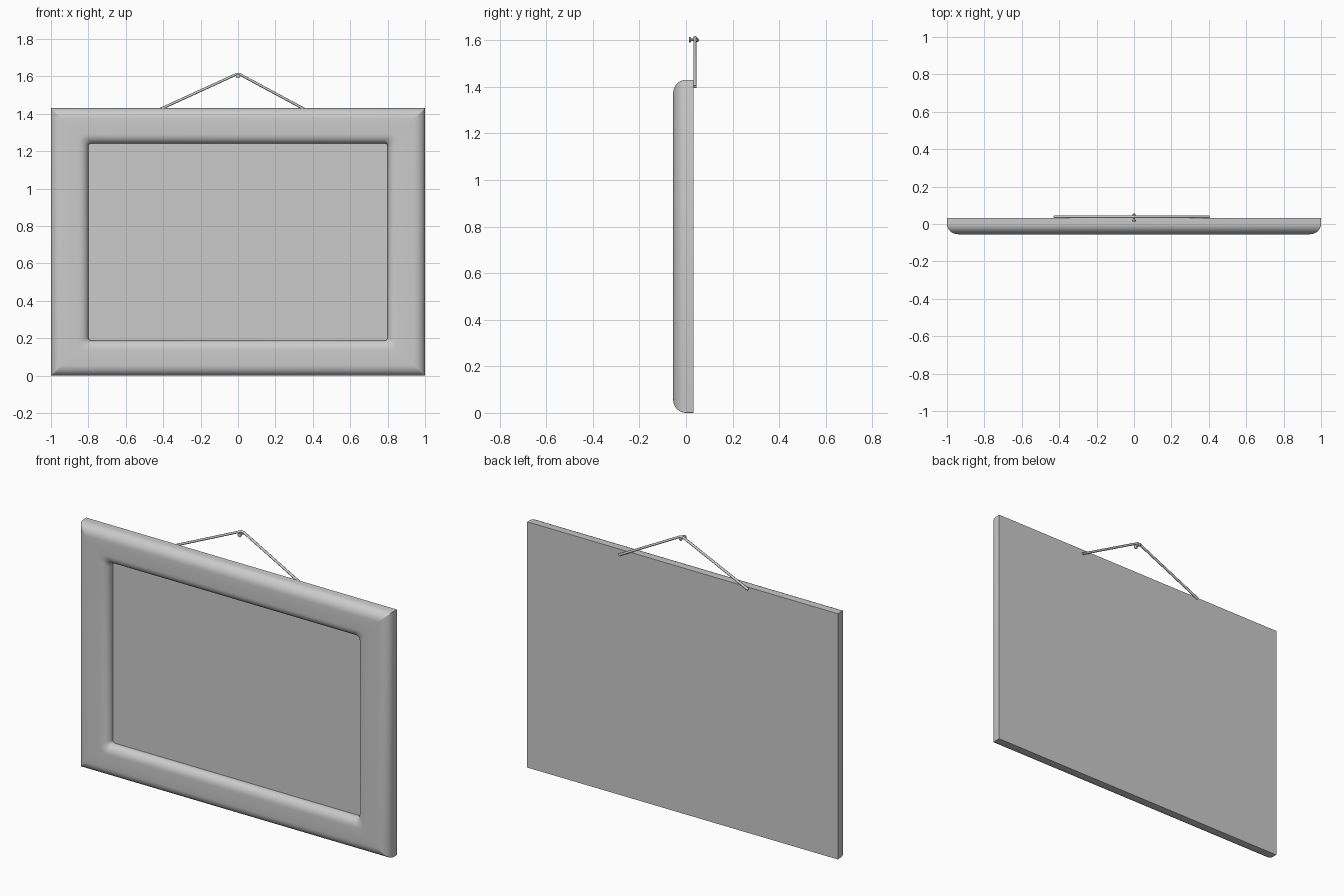
import bpy, bmesh, math

if "Cube" in bpy.data.objects:
    bpy.data.objects.remove(bpy.data.objects["Cube"])

W, H = 1.0, 1.43          # half width, full height
BACK, FRONT, PANEL_Y = 0.032, -0.055, -0.006


def new_object(name, bm, angle=40):
    bmesh.ops.recalc_face_normals(bm, faces=bm.faces[:])
    mesh = bpy.data.meshes.new(name)
    bm.to_mesh(mesh)
    bm.free()
    ob = bpy.data.objects.new(name, mesh)
    bpy.context.collection.objects.link(ob)
    bpy.ops.object.select_all(action='DESELECT')
    ob.select_set(True)
    bpy.context.view_layer.objects.active = ob
    bpy.ops.object.shade_smooth_by_angle(angle=math.radians(angle))
    return ob


def rect_ring(bm, inset_x, inset_z, y, r, steps=4):
    """Rounded rectangle loop lying in the XZ plane."""
    ring = []
    hx, hz = W - inset_x, H / 2 - inset_z
    for sx, sz, a0 in ((1, 1, 0), (-1, 1, 90), (-1, -1, 180), (1, -1, 270)):
        for i in range(steps + 1):
            a = math.radians(a0 + 90 * i / steps)
            ring.append(bm.verts.new((sx * (hx - r) + r * math.cos(a), y,
                                      H / 2 + sz * (hz - r) + r * math.sin(a))))
    return ring


def bridge(bm, a, b):
    n = len(a)
    for i in range(n):
        j = (i + 1) % n
        bm.faces.new((a[i], a[j], b[j], b[i]))


# Frame moulding profile: (inset, depth, corner radius)
profile = [(0, BACK, 0.002), (0, 0.0, 0.002)]
N = 8
for i in range(1, N + 1):                       # outer rounding
    a = math.pi / 2 * i / N
    profile.append((0.06 * (1 - math.cos(a)), FRONT * math.sin(a), 0.002 + 0.004 * i / N))
profile.append((0.10, FRONT, 0.02))
for i in range(N + 1):                          # inner rounding
    a = math.pi / 2 * i / N
    profile.append((0.145 + 0.055 * math.sin(a),
                    -0.012 + (FRONT + 0.012) * math.cos(a), 0.045 - 0.03 * i / N))
profile.append((0.20, PANEL_Y, 0.015))

bm = bmesh.new()
rings = [rect_ring(bm, d, d * 0.94, y, r) for d, y, r in profile]
for a, b in zip(rings, rings[1:]):
    bridge(bm, a, b)
bm.faces.new(rings[0])                          # flat back board
new_object("frame", bm)

# Picture panel
bm = bmesh.new()
bm.faces.new(rect_ring(bm, 0.20, 0.188, PANEL_Y, 0.015))
panel = new_object("picture_panel", bm)
if panel.data.polygons[0].normal.y > 0:
    panel.data.flip_normals()

# Hanging wire: bent tube behind the frame
curve = bpy.data.curves.new("hanging_wire", 'CURVE')
curve.dimensions = '3D'
curve.bevel_depth = 0.007
curve.bevel_resolution = 2
curve.use_fill_caps = True
sp = curve.splines.new('POLY')
pts = [(-0.427, 0.039, 1.42), (-0.008, 0.039, 1.612),
       (0.008, 0.039, 1.612), (0.402, 0.039, 1.40)]
sp.points.add(len(pts) - 1)
for p, co in zip(sp.points, pts):
    p.co = (*co, 1)
bpy.context.collection.objects.link(bpy.data.objects.new("hanging_wire", curve))

# Wall pin: turned spool under the wire bend
bm = bmesh.new()
pin = [(0.013, 0.012), (0.018, 0.012), (0.026, 0.005), (0.044, 0.005),
       (0.046, 0.009), (0.050, 0.009), (0.055, 0.004)]
prev = None
for y, r in pin:
    ring = [bm.verts.new((r * math.cos(k * math.tau / 12), y,
                          1.602 + r * math.sin(k * math.tau / 12))) for k in range(12)]
    if prev:
        bridge(bm, prev, ring)
    else:
        bm.faces.new(ring)
    prev = ring
bm.faces.new(prev)
new_object("wall_pin", bm, 30)
